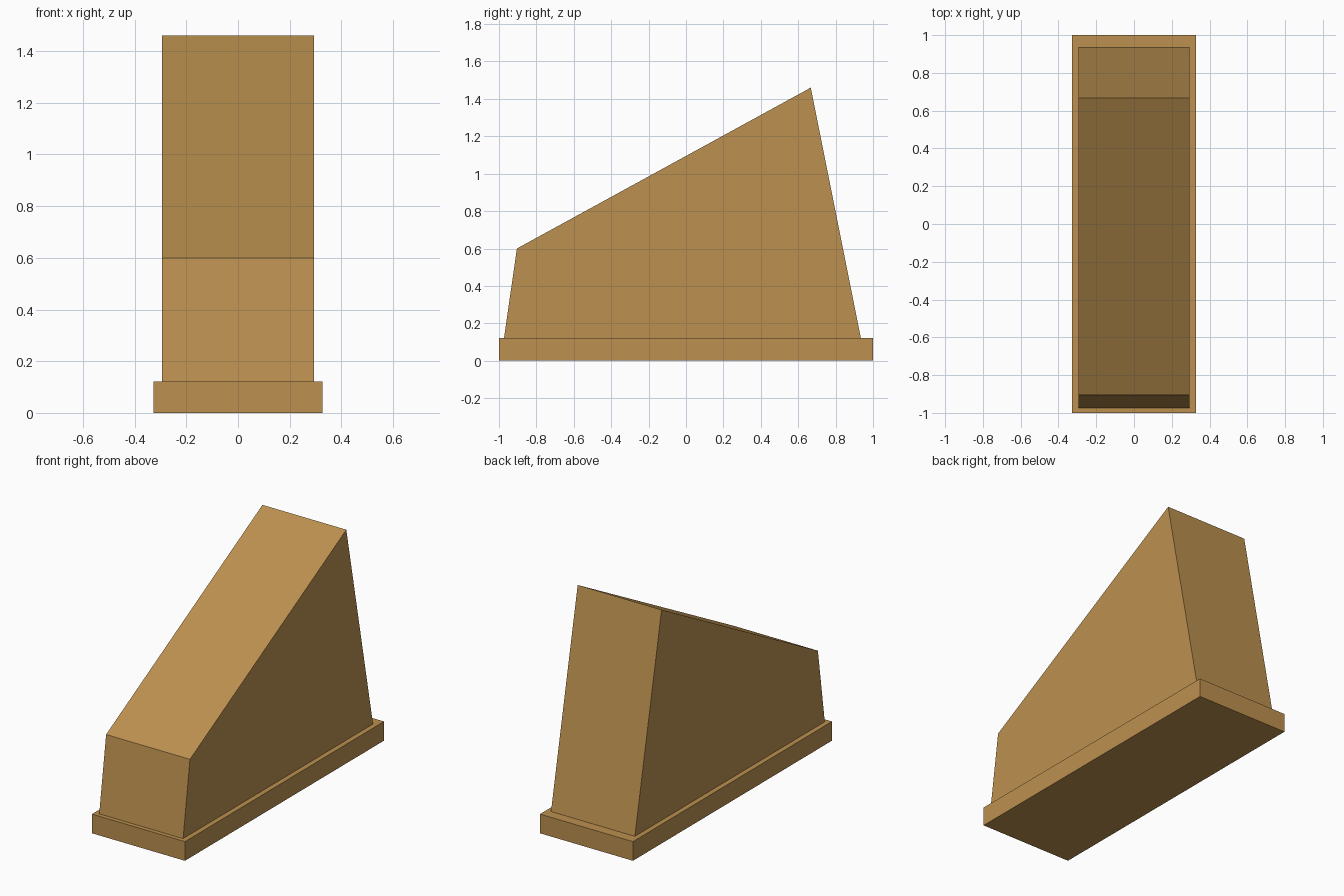
import bpy, bmesh

if "Cube" in bpy.data.objects:
    bpy.data.objects.remove(bpy.data.objects["Cube"])

wood = bpy.data.materials.new("wood")
wood.diffuse_color = (0.50, 0.28, 0.08, 1)
wood.use_nodes = True
wood.node_tree.nodes["Principled BSDF"].inputs["Base Color"].default_value = wood.diffuse_color


def extrude_profile(name, profile, half_width):
    """Solid from a (y, z) side profile, extruded along x."""
    bm = bmesh.new()
    face = bm.faces.new([bm.verts.new((-half_width, y, z)) for y, z in profile])
    ext = bmesh.ops.extrude_face_region(bm, geom=[face])
    verts = [g for g in ext["geom"] if isinstance(g, bmesh.types.BMVert)]
    bmesh.ops.translate(bm, verts=verts, vec=(2 * half_width, 0, 0))
    bmesh.ops.recalc_face_normals(bm, faces=bm.faces)
    mesh = bpy.data.meshes.new(name)
    bm.to_mesh(mesh)
    bm.free()
    mesh.materials.append(wood)
    obj = bpy.data.objects.new(name, mesh)
    bpy.context.collection.objects.link(obj)
    return obj


# Flat base slab
extrude_profile("base_plinth", [(-1, 0), (1, 0), (1, 0.122), (-1, 0.122)], 0.327)

# Sloped body with tapered front and back
extrude_profile("sloped_body",
                [(-0.973, 0.122), (0.935, 0.122), (0.667, 1.46), (-0.904, 0.60)], 0.295)
